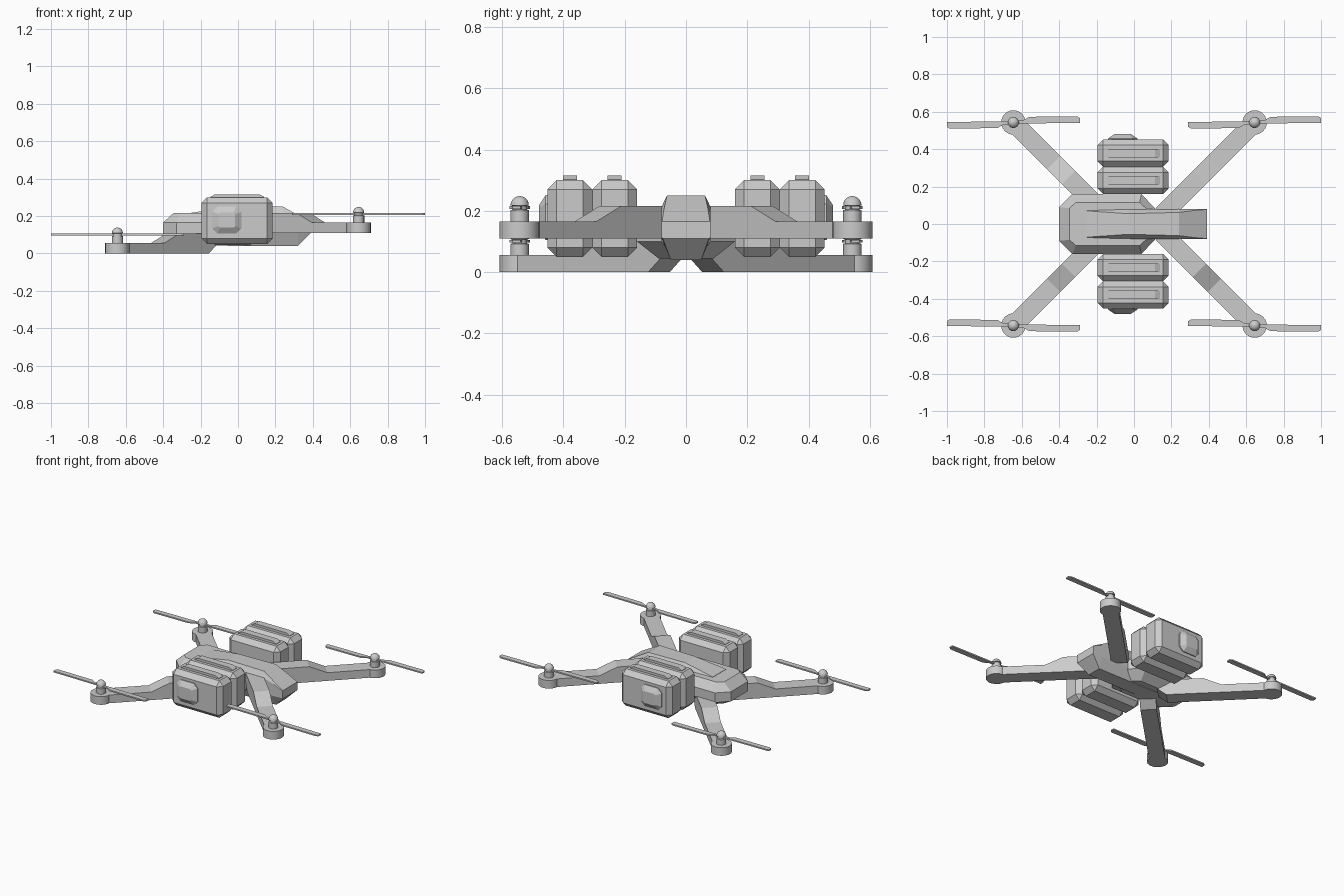
import bpy, bmesh, math
from mathutils import Matrix, Vector

if "Cube" in bpy.data.objects:
    bpy.data.objects.remove(bpy.data.objects["Cube"])


def finish(name, bm, matrix=None):
    if matrix is not None:
        bm.transform(matrix)
    bmesh.ops.recalc_face_normals(bm, faces=bm.faces)
    me = bpy.data.meshes.new(name)
    bm.to_mesh(me)
    bm.free()
    ob = bpy.data.objects.new(name, me)
    bpy.context.collection.objects.link(ob)
    return ob


def loft(name, rings, matrix=None):
    """Skin equal-length rings of points and cap both ends."""
    bm = bmesh.new()
    loops = [[bm.verts.new(p) for p in r] for r in rings]
    n = len(loops[0])
    for a, b in zip(loops, loops[1:]):
        for i in range(n):
            j = (i + 1) % n
            bm.faces.new((a[i], a[j], b[j], b[i]))
    bm.faces.new(loops[0])
    bm.faces.new(loops[-1])
    return finish(name, bm, matrix)


def box(name, lo, hi, bevel):
    lo, hi = Vector(lo), Vector(hi)
    bm = bmesh.new()
    bmesh.ops.create_cube(bm, size=1, matrix=Matrix.Translation((lo + hi) / 2)
                          @ Matrix.Diagonal((*(hi - lo), 1)))
    bmesh.ops.bevel(bm, geom=bm.edges[:], offset=bevel, segments=1,
                    affect='EDGES', profile=0.5)
    return finish(name, bm)


def lathe(name, profile, pos, n):
    """Solid of revolution from (radius, height) pairs."""
    rings = [[(r * math.cos(math.tau * i / n), r * math.sin(math.tau * i / n), z)
              for i in range(n)] for r, z in profile]
    ob = loft(name, rings, Matrix.Translation(pos))
    bpy.ops.object.select_all(action='DESELECT')
    ob.select_set(True)
    bpy.context.view_layer.objects.active = ob
    bpy.ops.object.shade_smooth_by_angle(angle=math.radians(35))
    return ob


# Wide hull with chamfered top and belly
def hull_ring(z, nose_x, nose_y, side_x, side_y, back_x, tail_x, tail_y):
    half = [(nose_x, nose_y), (side_x, side_y), (back_x, side_y), (tail_x, tail_y)]
    return [(x, y, z) for x, y in half] + [(x, -y, z) for x, y in reversed(half)]


loft("hull", [
    hull_ring(0.045, -0.31, 0.05, -0.26, 0.09, 0.02, 0.08, 0.04),
    hull_ring(0.100, -0.40, 0.09, -0.33, 0.16, 0.04, 0.115, 0.08),
    hull_ring(0.165, -0.40, 0.09, -0.33, 0.16, 0.04, 0.115, 0.08),
    hull_ring(0.215, -0.345, 0.085, -0.31, 0.115, 0.03, 0.09, 0.06)])


# Raised spine running into the nose
def spine_ring(x, top, top_w, shoulder, side_w, low, bottom, bottom_w):
    half = [(top_w, top), (side_w, shoulder), (side_w, low), (bottom_w, bottom)]
    return [(x, y, z) for y, z in half] + [(x, -y, z) for y, z in reversed(half)]


loft("spine", [
    spine_ring(-0.25, 0.217, 0.07, 0.205, 0.08, 0.11, 0.046, 0.05),
    spine_ring(-0.03, 0.25, 0.055, 0.213, 0.08, 0.11, 0.04, 0.05),
    spine_ring(0.24, 0.25, 0.062, 0.213, 0.08, 0.11, 0.04, 0.05),
    spine_ring(0.32, 0.205, 0.072, 0.193, 0.08, 0.11, 0.04, 0.05),
    spine_ring(0.39, 0.165, 0.078, 0.162, 0.08, 0.113, 0.11, 0.075)])

# Battery packs, two on each side
for sy, side in ((-1, "front"), (1, "back")):
    for i, (a, b) in enumerate(((0.16, 0.306), (0.306, 0.452))):
        y0, y1 = sorted((sy * a, sy * b))
        box(f"{side}_pack_{i}", (-0.195, y0, 0.05), (0.185, y1, 0.30), 0.03)
        ym = (y0 + y1) / 2
        strap = [(-0.147, 0.295), (-0.147, 0.303), (-0.122, 0.316),
                 (0.113, 0.316), (0.138, 0.303), (0.138, 0.295)]
        loft(f"{side}_pack_strap_{i}",
             [[(x, ym + w, z) for x, z in strap] for w in (-0.023, 0.023)])

    # Faceted plug on the outer face
    def plug_ring(y, w, h, c):
        pts = [(w, h - c), (w - c, h), (c - w, h), (-w, h - c),
               (-w, c - h), (c - w, -h), (w - c, -h), (w, c - h)]
        return [(x - 0.06, y * sy, z + 0.178) for x, z in pts]
    loft(f"{side}_plug", [plug_ring(0.44, 0.078, 0.073, 0.028),
                          plug_ring(0.458, 0.078, 0.073, 0.028),
                          plug_ring(0.48, 0.044, 0.04, 0.008)])

# Arms, motors and propellers at the four corners
arm_profile = [(0, 0), (0.643, 0), (0.70, 0.045), (0.70, 0.105),
               (0.417, 0.105), (0.304, 0.055), (0, 0.055)]
blade = [(0.0, 0.010), (0.05, 0.010), (0.085, 0.030), (0.34, 0.033),
         (0.355, 0.024), (0.355, -0.002), (0.05, -0.006), (0.0, -0.010)]
for sx, base, end in ((-1, 0.0, "left"), (1, 0.11, "right")):
    for sy, side in ((-1, "front"), (1, "back")):
        tag = f"{end}_{side}"
        pos = Vector((sx * 0.645, sy * 0.543, base))
        loft(f"{tag}_arm", [[(s, w, z) for s, z in arm_profile] for w in (-0.05, 0.05)],
             Matrix.Translation(pos) @ Matrix.Rotation(math.atan2(-sy, -sx), 4, 'Z'))
        lathe(f"{tag}_motor_base", [(0.065, 0), (0.065, 0.055)], pos, 24)
        dome = [(0.03 * math.cos(t * math.pi / 10), 0.108 + 0.03 * math.sin(t * math.pi / 10))
                for t in range(5)]
        lathe(f"{tag}_motor", [(0.03, 0.05), (0.03, 0.092), (0.024, 0.094),
                               (0.024, 0.106)] + dome + [(0.002, 0.138)], pos, 16)
        for k in (-1, 1):
            # each blade leads on the opposite side of the hub
            loft(f"{tag}_blade_{'ab'[k > 0]}",
                 [[(k * x, k * sy * y, z) for x, y in blade] for z in (0.096, 0.105)],
                 Matrix.Translation(pos))
